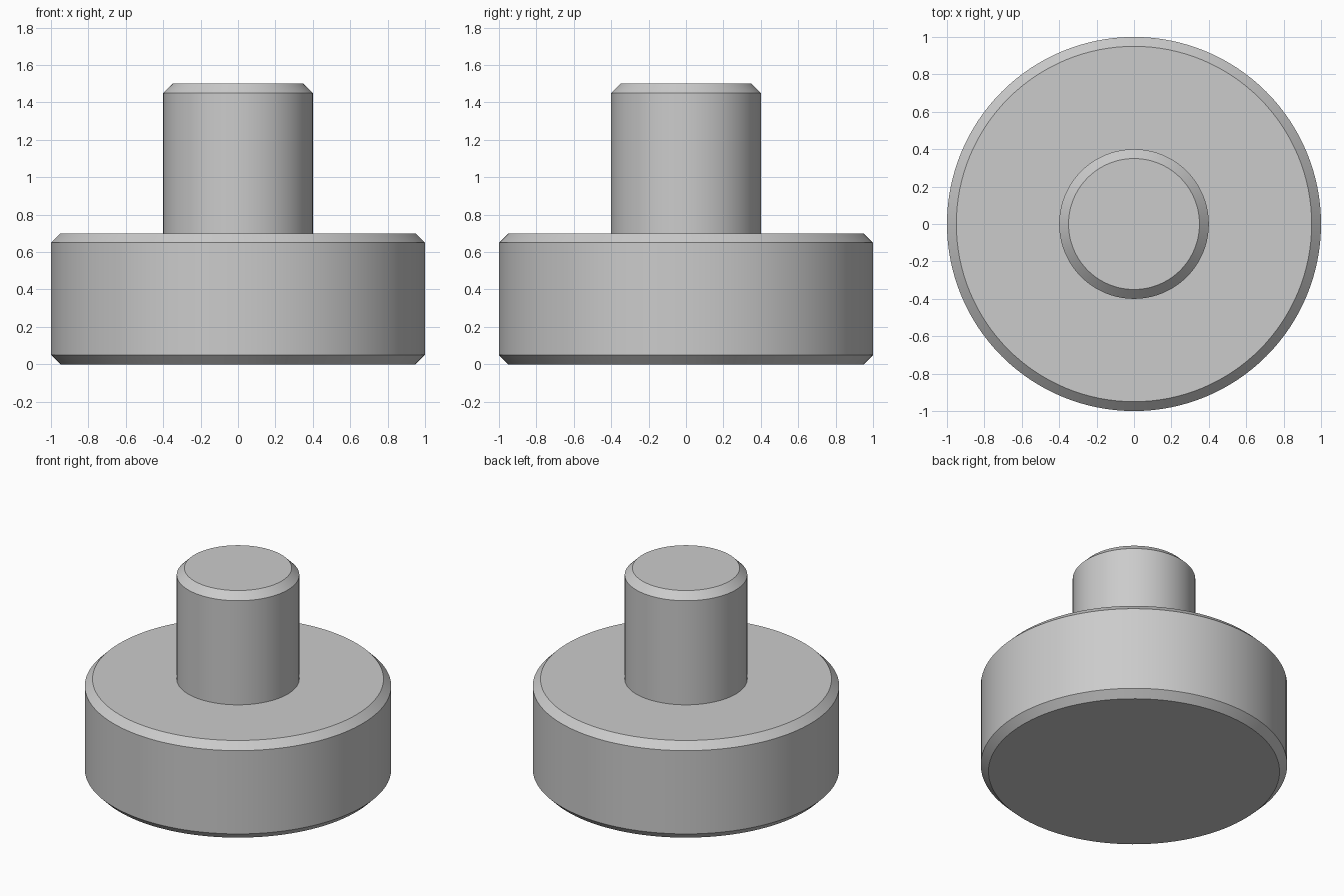
import bpy
import bmesh
from math import radians, tau

SEGMENTS = 128
CHAMFER = 0.05

cube = bpy.data.objects.get("Cube")
if cube:
    bpy.data.objects.remove(cube, do_unlink=True)

grey = bpy.data.materials.new("light grey metal")
grey.use_nodes = True
grey.diffuse_color = (0.6, 0.6, 0.6, 1)
grey.node_tree.nodes["Principled BSDF"].inputs["Base Color"].default_value = grey.diffuse_color


def lathe(name, profile):
    """Spin a closed (radius, height) profile about the z axis."""
    bm = bmesh.new()
    verts = [bm.verts.new((r, 0, z)) for r, z in profile]
    edges = [bm.edges.new(pair) for pair in zip(verts, verts[1:])]
    bmesh.ops.spin(bm, geom=verts + edges, cent=(0, 0, 0), axis=(0, 0, 1),
                   angle=tau, steps=SEGMENTS, use_duplicate=False)
    bmesh.ops.remove_doubles(bm, verts=bm.verts, dist=0.0001)
    # Flat caps close the top and the bottom
    bmesh.ops.holes_fill(bm, edges=[e for e in bm.edges if e.is_boundary], sides=0)
    bmesh.ops.recalc_face_normals(bm, faces=bm.faces)
    mesh = bpy.data.meshes.new(name)
    bm.to_mesh(mesh)
    bm.free()
    mesh.materials.append(grey)
    obj = bpy.data.objects.new(name, mesh)
    bpy.context.collection.objects.link(obj)
    bpy.ops.object.select_all(action="DESELECT")
    obj.select_set(True)
    bpy.context.view_layer.objects.active = obj
    bpy.ops.object.shade_smooth_by_angle(angle=radians(30))
    return obj


# Wide chamfered disc and the narrower chamfered post, as one solid
disc_radius, disc_top = 1.0, 0.7
post_radius, post_top = 0.4, 1.5
lathe("stepped_knob", [
    (disc_radius - CHAMFER, 0),
    (disc_radius, CHAMFER),
    (disc_radius, disc_top - CHAMFER),
    (disc_radius - CHAMFER, disc_top),
    (post_radius, disc_top),
    (post_radius, post_top - CHAMFER),
    (post_radius - CHAMFER, post_top),
])
